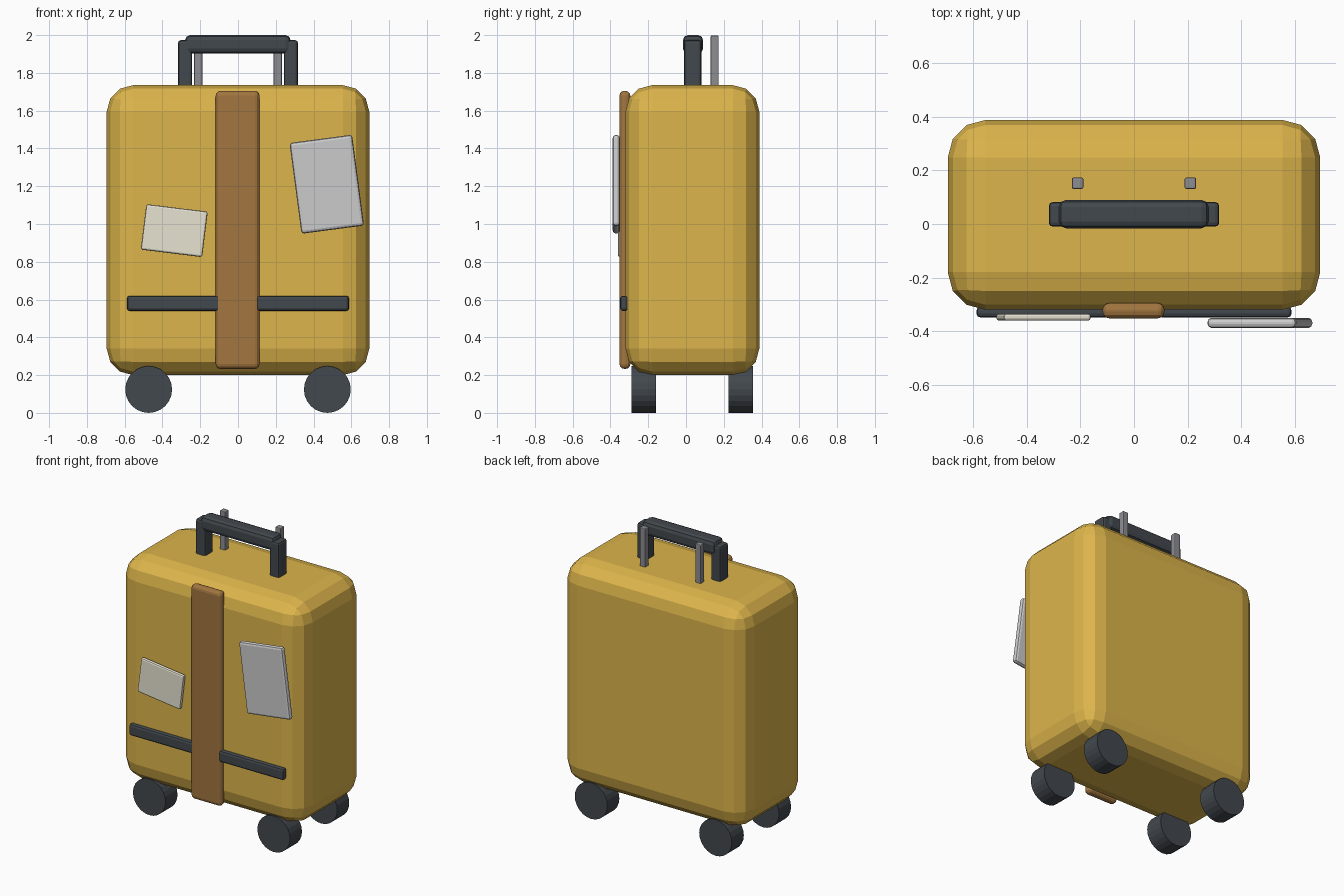
import bpy, bmesh, math
from mathutils import Matrix

if "Cube" in bpy.data.objects:
    bpy.data.objects.remove(bpy.data.objects["Cube"])


def material(name, rgb):
    m = bpy.data.materials.new(name)
    m.diffuse_color = (*rgb, 1)
    m.use_nodes = True
    m.node_tree.nodes["Principled BSDF"].inputs["Base Color"].default_value = m.diffuse_color
    return m


YELLOW = material("yellow_shell", (0.72, 0.46, 0.07))
BROWN = material("brown_leather", (0.36, 0.18, 0.05))
DARK = material("dark_rubber", (0.055, 0.065, 0.075))
STEEL = material("steel", (0.27, 0.27, 0.29))
CREAM = material("cream_paper", (0.80, 0.77, 0.65))
WHITE = material("white_paper", (0.78, 0.78, 0.75))


def finish(name, bm, loc, mat):
    me = bpy.data.meshes.new(name)
    bm.to_mesh(me)
    bm.free()
    me.materials.append(mat)
    ob = bpy.data.objects.new(name, me)
    ob.location = loc
    bpy.context.collection.objects.link(ob)
    return ob


def box(name, x, y, z, mat, bevel, segments=2, tilt=0):
    """Rounded box from (min, max) ranges, tilted about the y axis."""
    size = [r[1] - r[0] for r in (x, y, z)]
    bm = bmesh.new()
    bmesh.ops.create_cube(bm, size=1, matrix=Matrix.Diagonal((*size, 1)))
    bmesh.ops.bevel(bm, geom=bm.edges[:], offset=bevel, segments=segments,
                    profile=0.5, affect='EDGES')
    ob = finish(name, bm, [(r[0] + r[1]) / 2 for r in (x, y, z)], mat)
    ob.rotation_euler.y = math.radians(tilt)
    return ob


def wheel(name, x, y):
    bm = bmesh.new()
    bmesh.ops.create_cone(bm, cap_ends=True, segments=24, radius1=0.124,
                          radius2=0.124, depth=0.13,
                          matrix=Matrix.Rotation(math.pi / 2, 4, 'X'))
    return finish(name, bm, (x, y, 0.124), DARK)


# Shell
box("case_body", (-0.695, 0.695), (-0.32, 0.388), (0.2, 1.735), YELLOW, 0.14, 3)

# Front strap
box("front_strap", (-0.118, 0.114), (-0.352, -0.295), (0.233, 1.705), BROWN, 0.025, 3)

# Paper labels
box("small_label", (-0.501, -0.174), (-0.361, -0.334), (0.844, 1.086), CREAM, 0.01, 2, 7)
box("large_label", (0.303, 0.637), (-0.388, -0.35), (0.968, 1.453), WHITE, 0.015, 2, -7.5)

for side, s in (("left", -1), ("right", 1)):
    # Front trim bars
    a, b = sorted((s * 0.092, s * 0.588))
    box(f"{side}_trim_bar", (a, b), (-0.349, -0.308), (0.54, 0.62), DARK, 0.015)
    # Carry handle posts
    a, b = sorted((s * 0.243, s * 0.318))
    box(f"{side}_handle_post", (a, b), (-0.01, 0.082), (1.68, 1.973), DARK, 0.015)
    # Telescopic rods
    a, b = sorted((s * 0.189, s * 0.232))
    box(f"{side}_rod", (a, b), (0.131, 0.173), (1.68, 1.998), STEEL, 0.006)
    # Wheels
    wheel(f"{side}_front_wheel", s * 0.473, -0.223)
    wheel(f"{side}_rear_wheel", s * 0.473, 0.29)

# Carry handle grip
box("handle_grip", (-0.28, 0.278), (-0.016, 0.09), (1.902, 2.0), DARK, 0.026, 2)
